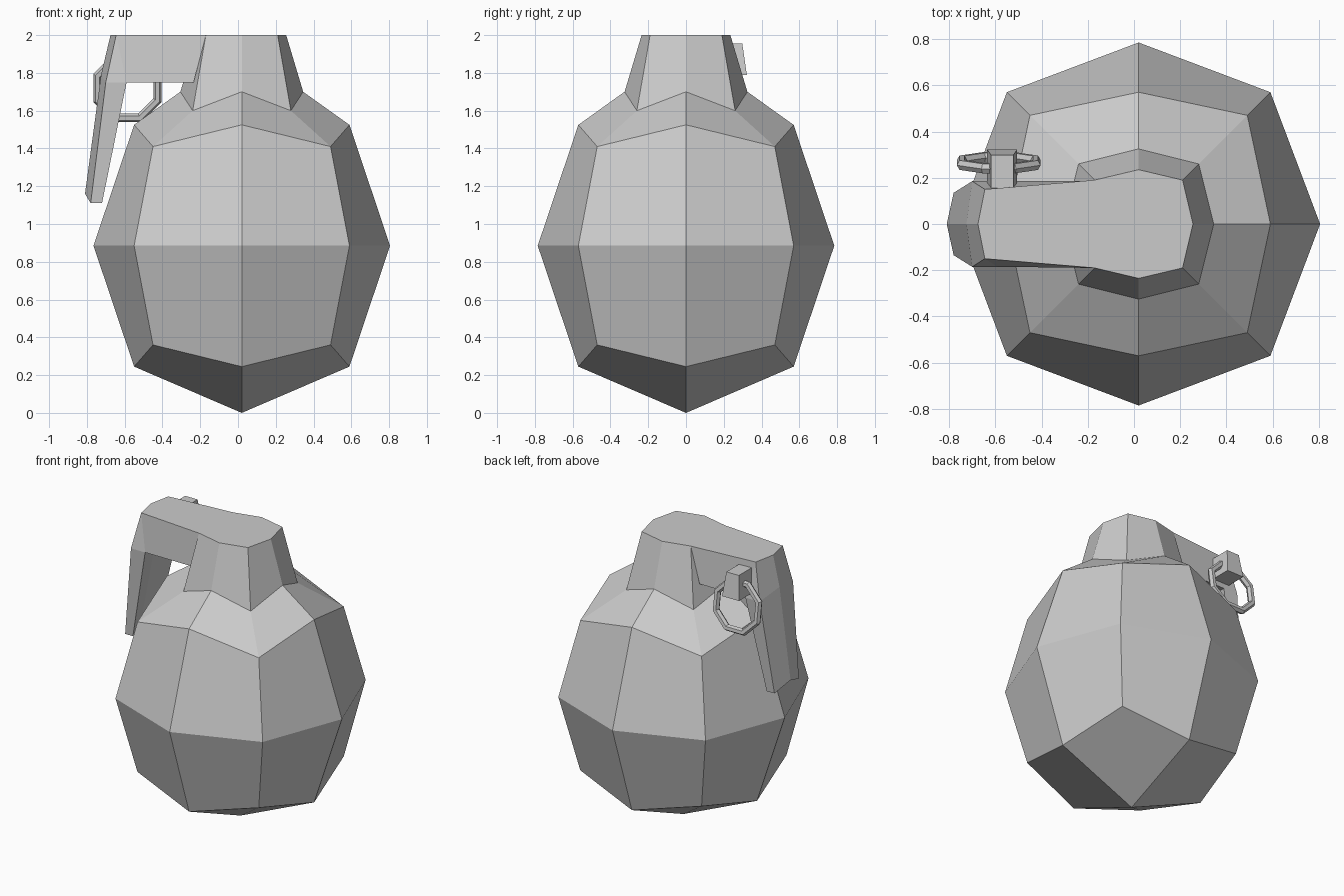
import bpy, bmesh, math
from mathutils import Matrix, Vector

if "Cube" in bpy.data.objects:
    bpy.data.objects.remove(bpy.data.objects["Cube"])

CX = 0.02  # body axis


def finish(name, bm):
    bmesh.ops.remove_doubles(bm, verts=bm.verts[:], dist=1e-4)
    bmesh.ops.recalc_face_normals(bm, faces=bm.faces[:])
    mesh = bpy.data.meshes.new(name)
    bm.to_mesh(mesh)
    bm.free()
    obj = bpy.data.objects.new(name, mesh)
    bpy.context.collection.objects.link(obj)
    return obj


def bridge(bm, sections):
    """Join closed loops of points into one skin; return the vertex loops."""
    loops = [[bm.verts.new(p) for p in s] for s in sections]
    for a, b in zip(loops, loops[1:]):
        n = len(a)
        for i in range(n):
            j = (i + 1) % n
            bm.faces.new((a[i], a[j], b[j], b[i]))
    return loops


# Body and neck: eight-point rings, alternating axis and diagonal points
def body_ring(axis_r, axis_z, diag, diag_z):
    pts = []
    for i in range(8):
        a = i * math.pi / 4
        r, z = (diag * math.sqrt(2), diag_z) if i % 2 else (axis_r, axis_z)
        pts.append((CX + r * math.cos(a), r * math.sin(a), z))
    return pts


bm = bmesh.new()
rings = bridge(bm, [body_ring(*r) for r in (
    (0.57, 0.245, 0.47, 0.36),
    (0.785, 0.885, 0.57, 0.885),
    (0.57, 1.525, 0.47, 1.41),
    (0.325, 1.70, 0.26, 1.60),
    (0.235, 2.0, 0.19, 2.0))])
bm.faces.new(rings[-1])
base = bm.verts.new((CX, 0, 0))
low = rings[0]
for i in range(0, 8, 2):  # four quads meeting at the base point
    bm.faces.new((base, low[i], low[i + 1], low[(i + 2) % 8]))
finish("grenade_body", bm)


# Safety lever: (side x, y, z), (centre x, z) for the outer and inner skins
def lever_section(outer, outer_mid, inner, inner_mid):
    (ox, oy, oz), (ix, iy, iz) = outer, inner
    return [(ox, oy, oz), (outer_mid[0], 0, outer_mid[1]), (ox, -oy, oz),
            (ix, -iy, iz), (inner_mid[0], 0, inner_mid[1]), (ix, iy, iz)]


bm = bmesh.new()
inner_bend = ((-0.59, 0.185, 1.75), (-0.63, 1.79))
loops = bridge(bm, [
    lever_section((-0.17, 0.19, 2.0), (-0.215, 2.0), (-0.235, 0.185, 1.75), (-0.25, 1.79)),
    lever_section((-0.645, 0.15, 2.0), (-0.675, 2.0), *inner_bend),
    lever_section((-0.70, 0.185, 1.75), (-0.725, 1.79), *inner_bend),
    lever_section((-0.78, 0.135, 1.11), (-0.81, 1.16), (-0.72, 0.135, 1.11), (-0.75, 1.16))])
o1, om, o2, i2, im, i1 = loops[-1]
bm.faces.new((o1, om, im, i1))
bm.faces.new((om, o2, i2, im))
bmesh.ops.dissolve_degenerate(bm, dist=1e-4, edges=bm.edges[:])
finish("safety_lever", bm)

# Pin block: tapered, leaning outwards at the bottom
bm = bmesh.new()
px = -0.57
sections = [[(px - w, y0, z), (px + w, y0, z), (px + w, y1, z), (px - w, y1, z)]
            for w, y0, y1, z in ((0.065, 0.17, 0.322, 1.79), (0.048, 0.155, 0.298, 1.955))]
for loop in bridge(bm, sections):
    bm.faces.new(loop)
finish("pin_block", bm)

# Pull ring: octagonal, six-sided section, hanging at a slight tilt
bm = bmesh.new()
place = Matrix.Translation((-0.585, 0.265, 1.72)) @ Matrix.Rotation(math.radians(-81.5), 4, 'X')
major, minor = 0.172, 0.024
sections = []
for i in range(9):
    a = (i % 8 + 0.5) * math.pi / 4
    sections.append([])
    for k in range(6):
        b = k * math.pi / 3
        r = major + minor * math.cos(b)
        sections[-1].append(place @ Vector((r * math.cos(a), r * math.sin(a), minor * math.sin(b))))
bridge(bm, sections)
finish("pull_ring", bm)
